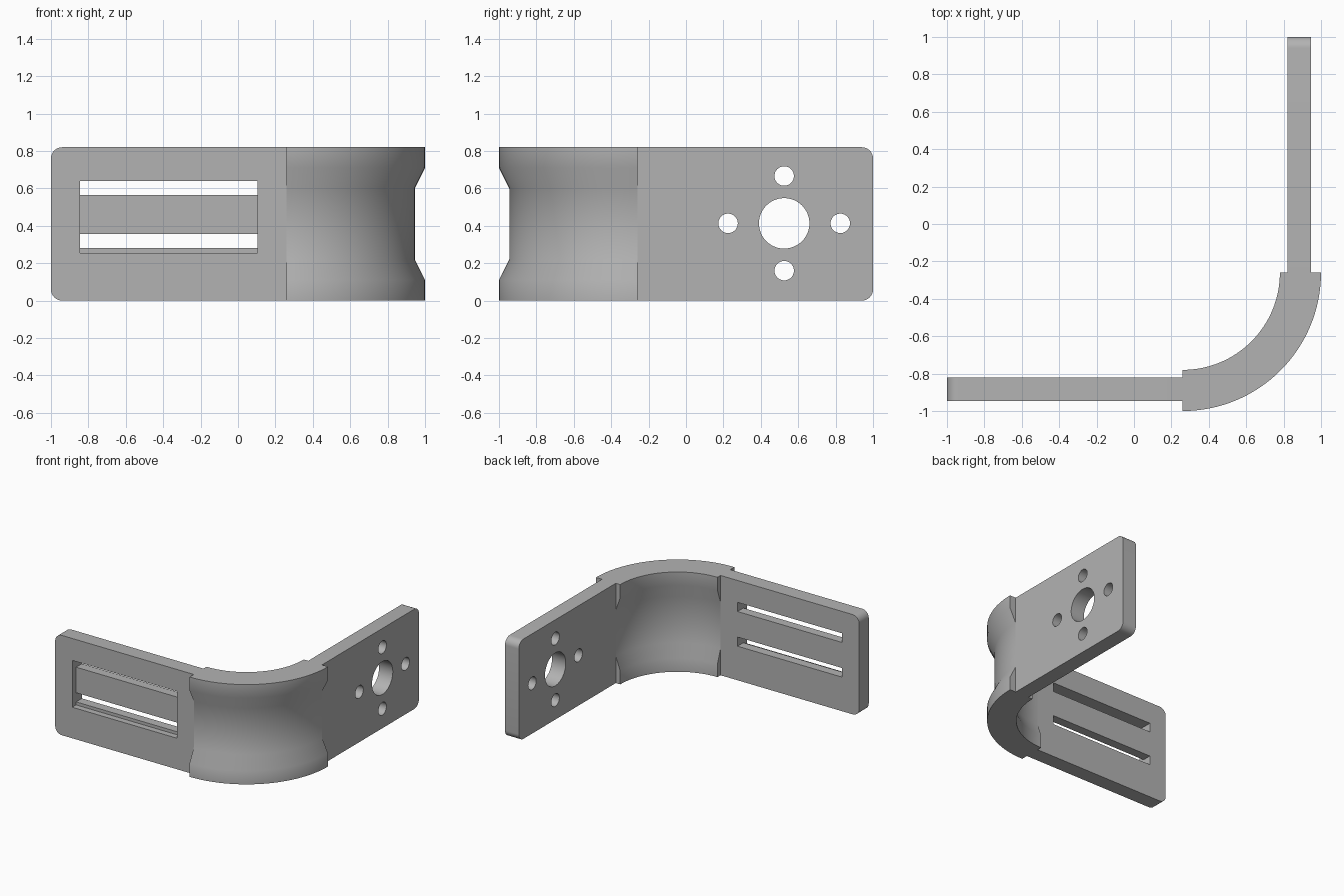
import bpy, bmesh, math
from mathutils import Matrix, Vector

if "Cube" in bpy.data.objects:
    bpy.data.objects.remove(bpy.data.objects["Cube"], do_unlink=True)

HEIGHT = 0.82
INNER, OUTER = 0.82, 0.945      # plate faces, measured from the centre
START = 0.26                    # where the plates meet the bend

grey = bpy.data.materials.new("plain grey")
grey.use_nodes = True
grey.diffuse_color = (0.45, 0.45, 0.45, 1)
grey.node_tree.nodes["Principled BSDF"].inputs["Base Color"].default_value = grey.diffuse_color


def make_object(name, bm):
    bmesh.ops.recalc_face_normals(bm, faces=bm.faces)
    mesh = bpy.data.meshes.new(name)
    bm.to_mesh(mesh)
    bm.free()
    mesh.materials.append(grey)
    obj = bpy.data.objects.new(name, mesh)
    bpy.context.collection.objects.link(obj)
    return obj


def prism(name, outline, depth_from, depth_to):
    """Extrude an outline of (along, height) points through the plate depth."""
    bm = bmesh.new()
    face = bm.faces.new([bm.verts.new((a, depth_from, h)) for a, h in outline])
    moved = bmesh.ops.extrude_face_region(bm, geom=[face])["geom"]
    verts = [v for v in moved if isinstance(v, bmesh.types.BMVert)]
    bmesh.ops.translate(bm, verts=verts, vec=(0, depth_to - depth_from, 0))
    return make_object(name, bm)


def rectangle(a0, a1, h0, h1):
    return [(a0, h0), (a1, h0), (a1, h1), (a0, h1)]


def circle(a, h, radius, count=48):
    steps = [math.tau * i / count for i in range(count)]
    return [(a + radius * math.cos(t), h + radius * math.sin(t)) for t in steps]


def plate_outline(radius=0.06, count=8):
    """Plate from the bend to its free end, with two rounded corners."""
    points = [(-START, 0), (-START, HEIGHT)]
    for height, begin in ((HEIGHT - radius, 90), (radius, 0)):
        for i in range(count + 1):
            t = math.radians(begin - 90 * i / count)
            points.append((1 - radius + radius * math.cos(t), height + radius * math.sin(t)))
    return points


def finish(obj):
    bpy.ops.object.select_all(action="DESELECT")
    obj.select_set(True)
    bpy.context.view_layer.objects.active = obj
    bpy.ops.object.shade_smooth_by_angle(angle=math.radians(30))


def cut(obj, cutters):
    bpy.context.view_layer.objects.active = obj
    for cutter in cutters:
        mod = obj.modifiers.new("cut", "BOOLEAN")
        mod.operation, mod.solver, mod.object = "DIFFERENCE", "EXACT", cutter
        bpy.ops.object.modifier_apply(modifier=mod.name)
        bpy.data.objects.remove(cutter, do_unlink=True)
    finish(obj)


# Slotted plate: shallow front pocket with two slots through its floor
slotted = prism("slotted_plate", [(-a, h) for a, h in plate_outline()], -OUTER, -INNER)
cut(slotted, [
    prism("pocket_cutter", rectangle(-0.845, 0.105, 0.255, 0.64), -1.1, -OUTER + 0.05),
    prism("lower_slot_cutter", rectangle(-0.845, 0.105, 0.28, 0.355), -1.1, -0.7),
    prism("upper_slot_cutter", rectangle(-0.845, 0.105, 0.565, 0.64), -1.1, -0.7),
])

# Drilled plate: a large hole ringed by four small ones, turned to the side
drilled = prism("drilled_plate", plate_outline(), -OUTER, -INNER)
mid_a, mid_h = 0.525, 0.413
holes = [(0, 0, 0.135), (0.3, 0, 0.052), (-0.3, 0, 0.052), (0, 0.253, 0.052), (0, -0.253, 0.052)]
cut(drilled, [prism("hole_cutter", circle(mid_a + a, mid_h + h, r), -1.1, -0.7) for a, h, r in holes])
drilled.data.transform(Matrix.Rotation(math.radians(90), 4, "Z"))

# Bend: a waisted cross-section swept a quarter turn between the plates
outer_side = [(0.74, 0), (0.74, 0.11), (0.685, 0.22)]
inner_side = [(0.52, 0), (0.52, 0.11), (0.56, 0.22)]


def mirrored(side):
    return side + [(r, HEIGHT - z) for r, z in reversed(side)]


bm = bmesh.new()
profile = mirrored(outer_side) + mirrored(inner_side)[::-1]
start = bm.faces.new([bm.verts.new((START, -START - r, z)) for r, z in profile])
bmesh.ops.spin(bm, geom=[start], cent=(START, -START, 0), axis=(0, 0, 1),
               angle=math.radians(90), steps=32, use_duplicate=False)
bmesh.ops.remove_doubles(bm, verts=bm.verts, dist=0.0001)
finish(make_object("corner_bend", bm))
